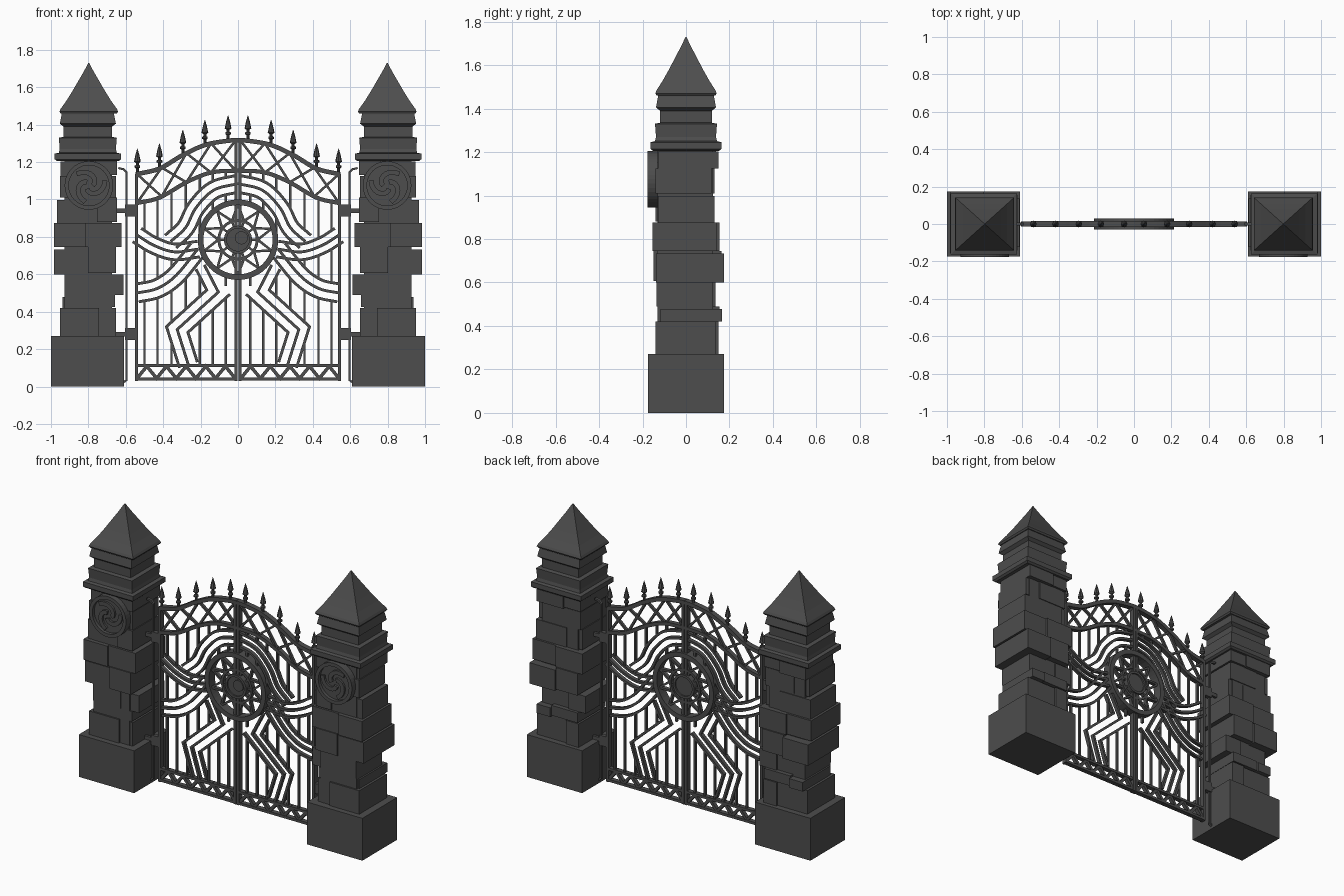
import bpy, bmesh, math
from mathutils import Vector

if "Cube" in bpy.data.objects:
    bpy.data.objects.remove(bpy.data.objects["Cube"])

iron = bpy.data.materials.new("dark_grey")
iron.diffuse_color = (0.075, 0.075, 0.075, 1)
iron.use_nodes = True
iron.node_tree.nodes["Principled BSDF"].inputs["Base Color"].default_value = iron.diffuse_color


def finish(name, bm, mirror=True, smooth=False):
    """Turn a bmesh into an object, optionally mirrored across x."""
    bmesh.ops.recalc_face_normals(bm, faces=bm.faces)
    me = bpy.data.meshes.new(name)
    bm.to_mesh(me)
    bm.free()
    me.materials.append(iron)
    ob = bpy.data.objects.new(name, me)
    bpy.context.collection.objects.link(ob)
    if mirror:
        ob.modifiers.new("mirror", 'MIRROR').use_mirror_merge = False
    if smooth:
        bpy.context.view_layer.objects.active = ob
        ob.select_set(True)
        bpy.ops.object.shade_smooth_by_angle(angle=math.radians(35))
        ob.select_set(False)
    return ob


def loft(bm, rings, closed=False):
    """Skin equal-length rings of points; cap the ends unless closed."""
    vs = [[bm.verts.new(p) for p in r] for r in rings]
    n = len(vs[0])
    pairs = list(zip(vs, vs[1:])) + ([(vs[-1], vs[0])] if closed else [])
    for a, b in pairs:
        for i in range(n):
            j = (i + 1) % n
            bm.faces.new((a[i], a[j], b[j], b[i]))
    if not closed:
        bm.faces.new(vs[0])
        bm.faces.new(vs[-1])


def box(bm, x0, x1, y0, y1, z0, z1):
    loft(bm, [[(x0, y0, z), (x1, y0, z), (x1, y1, z), (x0, y1, z)] for z in (z0, z1)])


def offset(pts, d):
    """Offset an open x-z polyline sideways with mitred corners."""
    out = []
    for i, p in enumerate(pts):
        a = (p - pts[i - 1]).normalized() if i else None
        b = (pts[i + 1] - p).normalized() if i < len(pts) - 1 else None
        a, b = a or b, b or a
        na, nb = Vector((-a.y, a.x)), Vector((-b.y, b.x))
        m = (na + nb).normalized()
        out.append(p + m * d / max(0.4, m.dot(na)))
    return out


def bar(bm, pts, w=0.014, y0=-0.012, y1=0.012):
    """Flat bar following an x-z path."""
    pts = [Vector(p) for p in pts]
    loft(bm, [[(a.x, y0, a.y), (b.x, y0, b.y), (b.x, y1, b.y), (a.x, y1, a.y)]
              for a, b in zip(offset(pts, w / 2), offset(pts, -w / 2))])


def ring(bm, cx, cz, r0, r1, y0, y1, n=40):
    rings = []
    for i in range(n):
        c, s = math.cos(math.tau * i / n), math.sin(math.tau * i / n)
        rings.append([(cx + r * c, y, cz + r * s)
                      for r, y in ((r0, y0), (r1, y0), (r1, y1), (r0, y1))])
    loft(bm, rings, closed=True)


def disc(bm, cx, cz, r, y0, y1, n=40):
    loft(bm, [[(cx + r * math.cos(math.tau * i / n), y, cz + r * math.sin(math.tau * i / n))
               for i in range(n)] for y in (y0, y1)])


def curve(pts, n=6):
    """Catmull-Rom smoothing of a path."""
    p = [Vector(q) for q in pts]
    p = [p[0] * 2 - p[1]] + p + [p[-1] * 2 - p[-2]]
    out = []
    for a, b, c, d in zip(p, p[1:], p[2:], p[3:]):
        for k in range(n):
            t = k / n
            out.append(0.5 * (2 * b + (c - a) * t + (2 * a - 5 * b + 4 * c - d) * t * t
                              + (3 * b - a - 3 * c + d) * t ** 3))
    return out + [p[-2]]


def height(path, x):
    for a, b in zip(path, path[1:]):
        if a.x <= x <= b.x:
            return a.y + (b.y - a.y) * (x - a.x) / (b.x - a.x)
    return path[-1].y if x > path[-1].x else path[0].y


def near(p, path):
    """Distance from a point to a polyline."""
    best = 9
    for a, b in zip(path, path[1:]):
        t = max(0, min(1, (p - a).dot(b - a) / (b - a).length_squared))
        best = min(best, (p - a - (b - a) * t).length)
    return best


# ---- stone pillars ----
CX = -0.803
bm = bmesh.new()
box(bm, -1.0, -0.61, -0.175, 0.175, 0, 0.27)
finish("pillar_base", bm)

bm = bmesh.new()
box(bm, CX - 0.125, CX + 0.13, -0.13, 0.125, 0.26, 1.24)
# each course: z0, z1, left, split, right, front, back
courses = [(0.27, 0.42, -0.15, 0.06, 0.15, -0.14, 0.15),
           (0.42, 0.49, -0.135, -0.04, 0.145, -0.13, 0.165),
           (0.49, 0.60, -0.125, 0.07, 0.19, -0.135, 0.135),
           (0.60, 0.745, -0.18, 0.0, 0.15, -0.15, 0.175),
           (0.745, 0.875, -0.18, -0.01, 0.18, -0.155, 0.155),
           (0.875, 1.01, -0.165, 0.05, 0.155, -0.14, 0.13),
           (1.01, 1.125, -0.15, -0.05, 0.15, -0.14, 0.13),
           (1.125, 1.215, -0.145, 0.04, 0.155, -0.14, 0.15)]
for i, (z0, z1, l, s, r, f, b) in enumerate(courses):
    k = 0.012 if i % 2 else 0
    box(bm, CX + l, CX + s, f + k, b - 0.012 + k, z0, z1 - k)
    box(bm, CX + s, CX + r, f + 0.012 - k, b - k, z0 + k / 2, z1)
finish("pillar_stones", bm)

bm = bmesh.new()
profile = [(0.165, 1.205), (0.177, 1.215), (0.177, 1.245), (0.155, 1.25), (0.15, 1.27),
           (0.155, 1.33), (0.13, 1.335), (0.13, 1.39), (0.15, 1.405), (0.14, 1.455), (0.14, 1.465)]
loft(bm, [[(CX + h * sx, h * 0.92 * sy, z) for sx, sy in ((-1, -1), (1, -1), (1, 1), (-1, 1))]
          for h, z in profile])
finish("pillar_cornice", bm)

bm = bmesh.new()
profile = [(0.15, 1.46), (0.157, 1.47), (0.15, 1.485), (0.118, 1.53), (0.087, 1.58),
           (0.055, 1.635), (0.026, 1.685), (0.002, 1.73)]
loft(bm, [[(CX + 0.005 + h * sx, h * 0.9 * sy, z) for sx, sy in ((-1, -1), (1, -1), (1, 1), (-1, 1))]
          for h, z in profile])
finish("pillar_roof", bm)

# round emblem with swirl relief
EX, EZ = -0.797, 1.075
bm = bmesh.new()
disc(bm, EX, EZ, 0.12, -0.155, -0.12)
ring(bm, EX, EZ, 0.108, 0.13, -0.176, -0.12)
for k in range(3):
    pts = []
    for i in range(9):
        t = i / 8
        a = k * math.tau / 3 + 2.4 * t
        r = 0.02 + 0.07 * t
        pts.append((EX + r * math.cos(a), EZ + r * math.sin(a)))
    bar(bm, pts, 0.026, -0.168, -0.15)
finish("pillar_emblem", bm)

# ---- gate frame ----
upper = curve([(-0.545, 1.135), (-0.42, 1.165), (-0.3, 1.235), (-0.18, 1.29), (-0.07, 1.312), (0, 1.318)])
lower = curve([(-0.545, 0.98), (-0.42, 1.01), (-0.27, 1.095), (-0.14, 1.145), (0, 1.155)])
bm = bmesh.new()
bar(bm, upper, 0.024, -0.017, 0.017)
bar(bm, lower, 0.022, -0.015, 0.015)
box(bm, -0.552, -0.535, -0.017, 0.017, 0.03, 1.14)
box(bm, -0.019, -0.002, -0.017, 0.017, 0.03, 1.325)
for z in (0.04, 0.112):
    box(bm, -0.55, -0.005, -0.015, 0.015, z - 0.008, z + 0.008)
finish("gate_frame", bm)

# lattice in the arch and zigzag in the foot rail
bm = bmesh.new()
for phase in (0, 1):
    pts = []
    for i in range(5):
        x = -0.54 + 0.132 * i
        pts.append((x, height(upper if (i + phase) % 2 else lower, x)))
    bar(bm, pts, 0.013, -0.009, 0.009)
bar(bm, [(-0.54 + 0.0525 * i, 0.108 if i % 2 else 0.044) for i in range(11)], 0.018)
finish("gate_lattice", bm)

# ---- sweeping triple-rail bands ----
bands = [(curve([(0, 1.085), (-0.13, 1.05), (-0.225, 0.955), (-0.28, 0.85), (-0.36, 0.775)]), 0.045),
         (curve([(-0.54, 0.81), (-0.45, 0.755), (-0.34, 0.72), (-0.21, 0.735)]), 0.042),
         (curve([(-0.54, 0.5), (-0.43, 0.525), (-0.33, 0.595), (-0.215, 0.735)]), 0.048),
         ([Vector(p) for p in ((-0.18, 0.65), (-0.105, 0.505), (-0.325, 0.305), (-0.265, 0.115))], 0.05)]
bm = bmesh.new()
for path, half in bands:
    for d in (-half, 0, half):
        bar(bm, [p for p in offset(path, d) if p.x <= 0 and p.length > 0 and
                 (p - Vector((0, 0.785))).length > 0.19], 0.015)
finish("gate_bands", bm)

# upright bars, interrupted by the bands and the central ring
bm = bmesh.new()
hub = Vector((0, 0.785))
for x in (-0.5, -0.43, -0.355, -0.28, -0.205, -0.135, -0.065):
    z, start, top = 0.112, None, height(lower, x)
    while z < top + 0.006:
        p = Vector((x, z))
        free = z < top and (p - hub).length > 0.2 and all(near(p, c) > h for c, h in bands)
        if free and start is None:
            start = z
        if not free and start is not None:
            box(bm, x - 0.006, x + 0.006, -0.008, 0.008, start, z)
            start = None
        z += 0.005
    if start is not None:
        box(bm, x - 0.006, x + 0.006, -0.008, 0.008, start, top)
finish("gate_bars", bm)

# ---- central sun wheel ----
bm = bmesh.new()
ring(bm, 0, 0.785, 0.185, 0.215, -0.03, 0.03, 48)
ring(bm, 0, 0.785, 0.095, 0.11, -0.015, 0.015)
disc(bm, 0, 0.785, 0.075, -0.016, 0.016)
ring(bm, 0, 0.785, 0.06, 0.075, -0.026, 0.026)
disc(bm, 0.018, 0.795, 0.035, -0.026, 0, 24)
for k in range(10):
    a, s = math.tau * k / 10 + math.pi / 2, math.tau / 20
    P = [(r * math.cos(b), 0.785 + r * math.sin(b)) for r, b in ((0.105, a - s), (0.188, a), (0.105, a + s))]
    bar(bm, P, 0.014)
    b = a + s
    bar(bm, [(r * math.cos(b), 0.785 + r * math.sin(b)) for r in (0.07, 0.108)], 0.012)
finish("sun_wheel", bm, mirror=False)

# ---- spear finials ----
bm = bmesh.new()
for x in (-0.538, -0.42, -0.295, -0.177, -0.053):
    z0 = height(upper, x)
    loft(bm, [[(x + r * math.cos(math.tau * i / 8), r * math.sin(math.tau * i / 8), z0 + h) for i in range(8)]
              for r, h in ((0.008, 0), (0.008, 0.03), (0.015, 0.034), (0.015, 0.044), (0.008, 0.048),
                           (0.008, 0.058), (0.018, 0.066), (0.011, 0.1), (0.001, 0.135))])
finish("finials", bm, smooth=True)

# ---- hinge rods and hinges ----
bm = bmesh.new()
bar(bm, [(-0.64, 1.168), (-0.612, 1.162), (-0.595, 1.145), (-0.595, 0.035), (-0.615, 0.02)], 0.011, -0.008, 0.008)
for z in (0.94, 0.28):
    box(bm, -0.603, -0.545, -0.014, 0.014, z - 0.032, z + 0.032)
    box(bm, -0.68, -0.59, -0.008, 0.008, z - 0.012, z + 0.012)
finish("hinges", bm)
